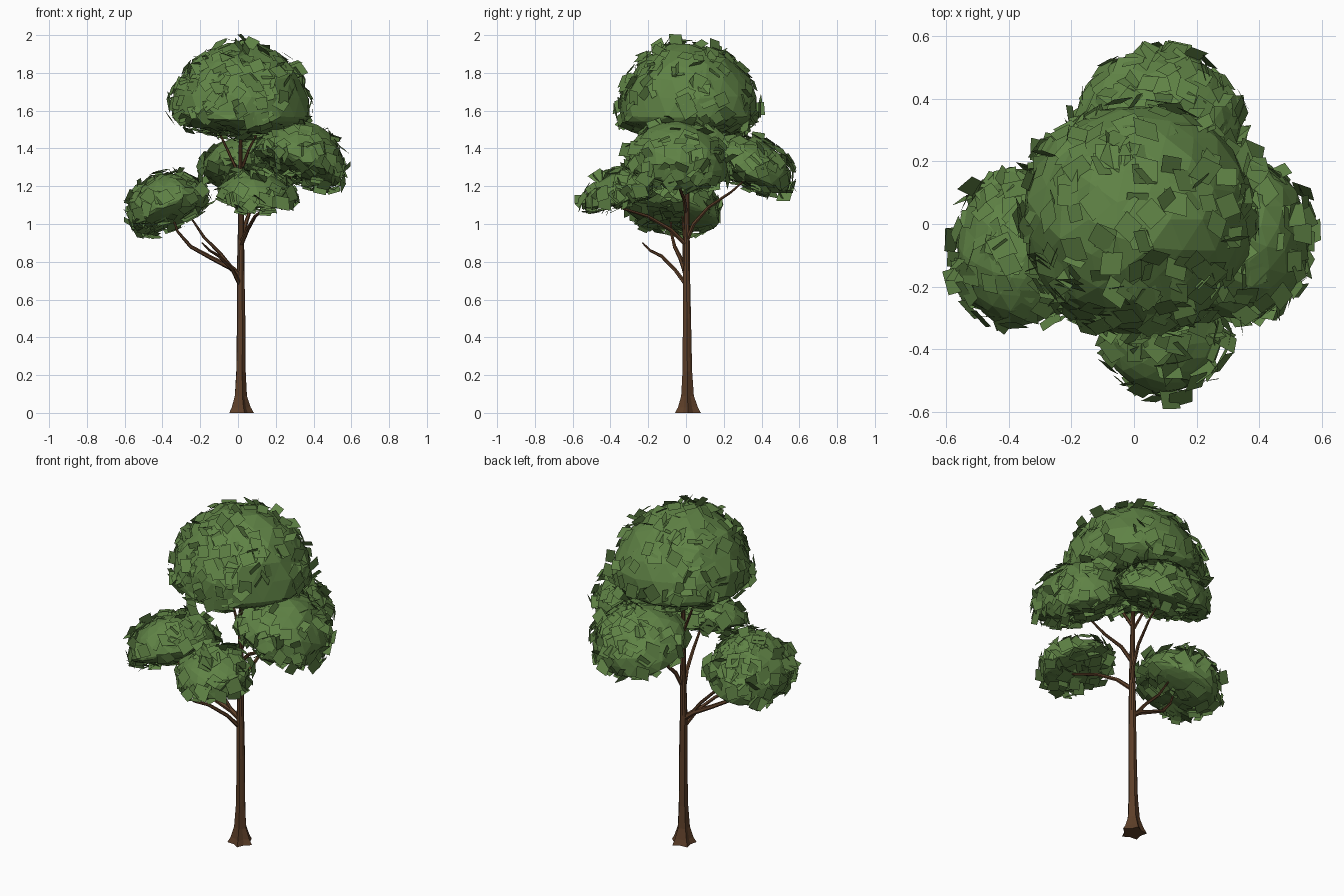
import bpy, bmesh, math, random
from mathutils import Vector, Matrix

if "Cube" in bpy.data.objects:
    bpy.data.objects.remove(bpy.data.objects["Cube"])

random.seed(7)


def material(name, color):
    m = bpy.data.materials.new(name)
    m.diffuse_color = (*color, 1)
    m.use_nodes = True
    m.node_tree.nodes["Principled BSDF"].inputs["Base Color"].default_value = m.diffuse_color
    return m


BARK = material("bark", (0.11, 0.05, 0.022))
LEAF = material("leaf", (0.115, 0.225, 0.06))


def finish(bm, name, mat):
    me = bpy.data.meshes.new(name)
    bm.to_mesh(me)
    bm.free()
    me.materials.append(mat)
    ob = bpy.data.objects.new(name, me)
    bpy.context.collection.objects.link(ob)
    return ob


def tube(name, path, sides, lobe=None):
    """Tapered tube along (x, y, z, radius) points."""
    bm = bmesh.new()
    pts = [Vector(p[:3]) for p in path]
    rings = []
    for i, p in enumerate(pts):
        d = pts[min(i + 1, len(pts) - 1)] - pts[max(i - 1, 0)]
        if lobe and i == 0:
            d = Vector((0, 0, 1))
        rot = Vector((0, 0, 1)).rotation_difference(d.normalized())
        ring = []
        for k in range(sides):
            a = math.tau * k / sides
            r = path[i][3] * (1 + (lobe[i] if lobe else 0) * (-1) ** k)
            ring.append(bm.verts.new(p + rot @ Vector((r * math.cos(a), r * math.sin(a), 0))))
        rings.append(ring)
    for a, b in zip(rings, rings[1:]):
        for k in range(sides):
            n = (k + 1) % sides
            bm.faces.new((a[k], a[n], b[n], b[k]))
    bm.faces.new(rings[0][::-1])
    bm.faces.new(rings[-1])
    return finish(bm, name, BARK)


def clump(name, centre, radii, height, tilt, leaves):
    """Flat-bottomed faceted dome, leaning outward, covered in loose leaf cards."""
    bm = bmesh.new()
    bmesh.ops.create_icosphere(bm, subdivisions=3, radius=1)
    lean = Vector((0, 0, 1)).rotation_difference(Vector((*tilt, 1)).normalized()).to_matrix()
    for v in bm.verts:
        k = random.uniform(0.97, 1.03)
        z = v.co.z * (height if v.co.z > 0 else height * 0.25)
        v.co = Vector(centre) + lean @ Vector((v.co.x * radii[0], v.co.y * radii[1], z)) * k
    bm.normal_update()
    faces = list(bm.faces)
    spots = []
    for f in random.choices(faces, [f.calc_area() for f in faces], k=leaves):
        w = [random.random() for _ in f.verts]
        p = sum((v.co * t for v, t in zip(f.verts, w)), Vector()) / sum(w)
        spots.append((p, f.normal.copy()))
    finish(bm, name, LEAF)

    # leaf cards
    bm = bmesh.new()
    for p, n in spots:
        rot = n.to_track_quat('Z', 'Y').to_matrix()
        rot = rot @ Matrix.Rotation(random.uniform(0, math.tau), 3, 'Z')
        rot = rot @ Matrix.Rotation(random.gauss(0, 0.5), 3, 'X')
        s = random.uniform(0.027, 0.04)
        sk = random.uniform(-0.25, 0.25) * s
        p = p + n * random.uniform(-0.005, 0.028)
        quad = [(-s + sk, -s, 0), (s + sk, -s, 0), (s - sk, s, 0), (-s - sk, s, 0)]
        bm.faces.new([bm.verts.new(p + rot @ Vector(c)) for c in quad])
    finish(bm, name + "_leaves", LEAF)


# trunk with flared roots
tube("trunk", [(0.012, 0.01, 0, 0.06), (0.012, 0.01, 0.03, 0.046), (0.012, 0.008, 0.09, 0.031),
               (0.014, 0.007, 0.22, 0.025), (0.016, 0.005, 0.5, 0.022), (0.014, 0.002, 0.75, 0.020),
               (0.016, 0.004, 1.0, 0.016), (0.013, 0.006, 1.3, 0.012), (0.015, 0.01, 1.62, 0.006)],
     10, [0.2, 0.2, 0.14, 0.07, 0.03, 0, 0, 0, 0])

# branches
branches = {
    "left_branch": [(0.01, 0, 0.73, 0.016), (-0.04, -0.01, 0.77, 0.015), (-0.14, -0.03, 0.82, 0.012),
                    (-0.25, -0.06, 0.88, 0.010), (-0.32, -0.08, 0.96, 0.007), (-0.35, -0.08, 1.05, 0.004)],
    "left_upper_branch": [(-0.02, -0.01, 0.75, 0.011), (-0.09, -0.01, 0.84, 0.009),
                          (-0.18, -0.01, 0.93, 0.008), (-0.26, -0.02, 1.05, 0.004)],
    "left_front_branch": [(0.01, 0, 0.68, 0.012), (-0.03, -0.06, 0.76, 0.010), (-0.1, -0.13, 0.83, 0.009),
                          (-0.15, -0.19, 0.86, 0.007), (-0.19, -0.23, 0.9, 0.004)],
    "front_branch": [(0.015, 0, 0.89, 0.013), (0.05, -0.08, 0.97, 0.011), (0.09, -0.2, 1.04, 0.009),
                     (0.14, -0.33, 1.08, 0.007), (0.12, -0.42, 1.14, 0.004)],
    "back_branch": [(0.015, 0, 0.9, 0.012), (0.04, 0.04, 1.0, 0.011), (0.07, 0.12, 1.09, 0.009),
                    (0.1, 0.24, 1.17, 0.007), (0.1, 0.33, 1.25, 0.004)],
    "right_branch": [(0.015, 0, 1.06, 0.012), (0.08, -0.01, 1.13, 0.010), (0.18, -0.03, 1.18, 0.008),
                     (0.32, -0.05, 1.28, 0.004)],
    "crown_branch_a": [(0.01, 0, 1.25, 0.009), (-0.05, 0.02, 1.38, 0.007), (-0.13, 0.03, 1.55, 0.004)],
    "crown_branch_b": [(0.015, 0, 1.28, 0.009), (0.06, -0.05, 1.4, 0.007), (0.14, -0.1, 1.55, 0.004)],
}
for name, path in branches.items():
    tube(name, path, 6)

# foliage clumps
clump("crown_foliage", (0.01, 0.015, 1.575), (0.37, 0.37), 0.385, (0.03, 0.0), 320)
clump("left_foliage", (-0.355, -0.08, 1.06), (0.215, 0.255), 0.2, (-0.4, 0.22), 170)
clump("right_foliage", (0.32, -0.045, 1.31), (0.24, 0.265), 0.23, (0.4, 0.18), 190)
clump("back_foliage", (0.075, 0.32, 1.27), (0.265, 0.245), 0.185, (0.02, 0.42), 180)
clump("front_foliage", (0.095, -0.355, 1.145), (0.19, 0.19), 0.125, (0.13, -0.28), 110)
